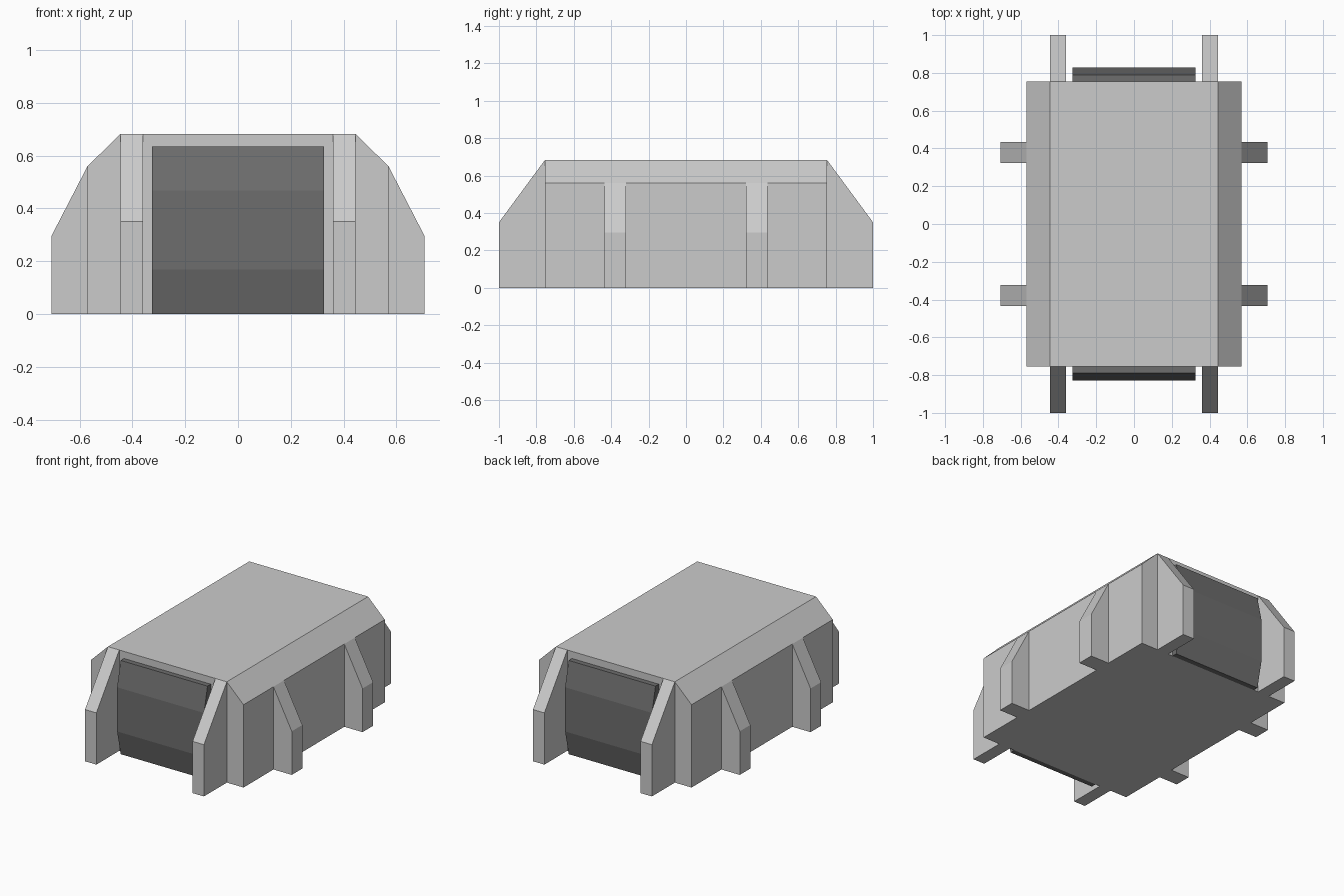
import bpy
import bmesh
from mathutils import Vector

if "Cube" in bpy.data.objects:
    bpy.data.objects.remove(bpy.data.objects["Cube"])


def prism(name, profile, start, end, to_xyz, material=None):
    """Extrude a closed 2D profile between two depths; to_xyz maps (u, v, depth)."""
    bm = bmesh.new()
    rings = [[bm.verts.new(Vector(to_xyz(u, v, d))) for u, v in profile]
             for d in (start, end)]
    bm.faces.new(rings[0])
    bm.faces.new(rings[1][::-1])
    n = len(profile)
    for i in range(n):
        j = (i + 1) % n
        bm.faces.new((rings[0][i], rings[1][i], rings[1][j], rings[0][j]))
    bmesh.ops.recalc_face_normals(bm, faces=bm.faces)
    mesh = bpy.data.meshes.new(name)
    bm.to_mesh(mesh)
    bm.free()
    obj = bpy.data.objects.new(name, mesh)
    bpy.context.collection.objects.link(obj)
    if material:
        mesh.materials.append(material)
    return obj


dark = bpy.data.materials.new("dark_grey")
dark.diffuse_color = (0.155, 0.155, 0.155, 1)
dark.use_nodes = True
dark.node_tree.nodes["Principled BSDF"].inputs["Base Color"].default_value = dark.diffuse_color

# Main body with bevelled roof edges
prism("body",
      [(-0.57, 0), (0.57, 0), (0.57, 0.56), (0.445, 0.682),
       (-0.445, 0.682), (-0.57, 0.56)],
      -0.755, 0.755, lambda u, v, d: (u, d, v))

end_rib = [(0.755, 0), (1.0, 0), (1.0, 0.35), (0.755, 0.682)]
side_rib = [(0.57, 0), (0.707, 0), (0.707, 0.295), (0.57, 0.56)]
door = [(0.755, 0), (0.79, 0), (0.828, 0.168), (0.828, 0.467),
        (0.79, 0.634), (0.755, 0.634)]

for sy, end in ((-1, "front"), (1, "back")):
    # Bulging door at each end
    prism(end + "_door", door, -0.325, 0.325,
          lambda u, v, d: (d, sy * u, v), dark)
    for sx, side in ((-1, "left"), (1, "right")):
        # Sloped buttresses on the ends and on the sides
        prism(f"{end}_{side}_end_rib", end_rib, 0.36, 0.445,
              lambda u, v, d: (sx * d, sy * u, v))
        prism(f"{end}_{side}_side_rib", side_rib, 0.322, 0.435,
              lambda u, v, d: (sx * u, sy * d, v))
